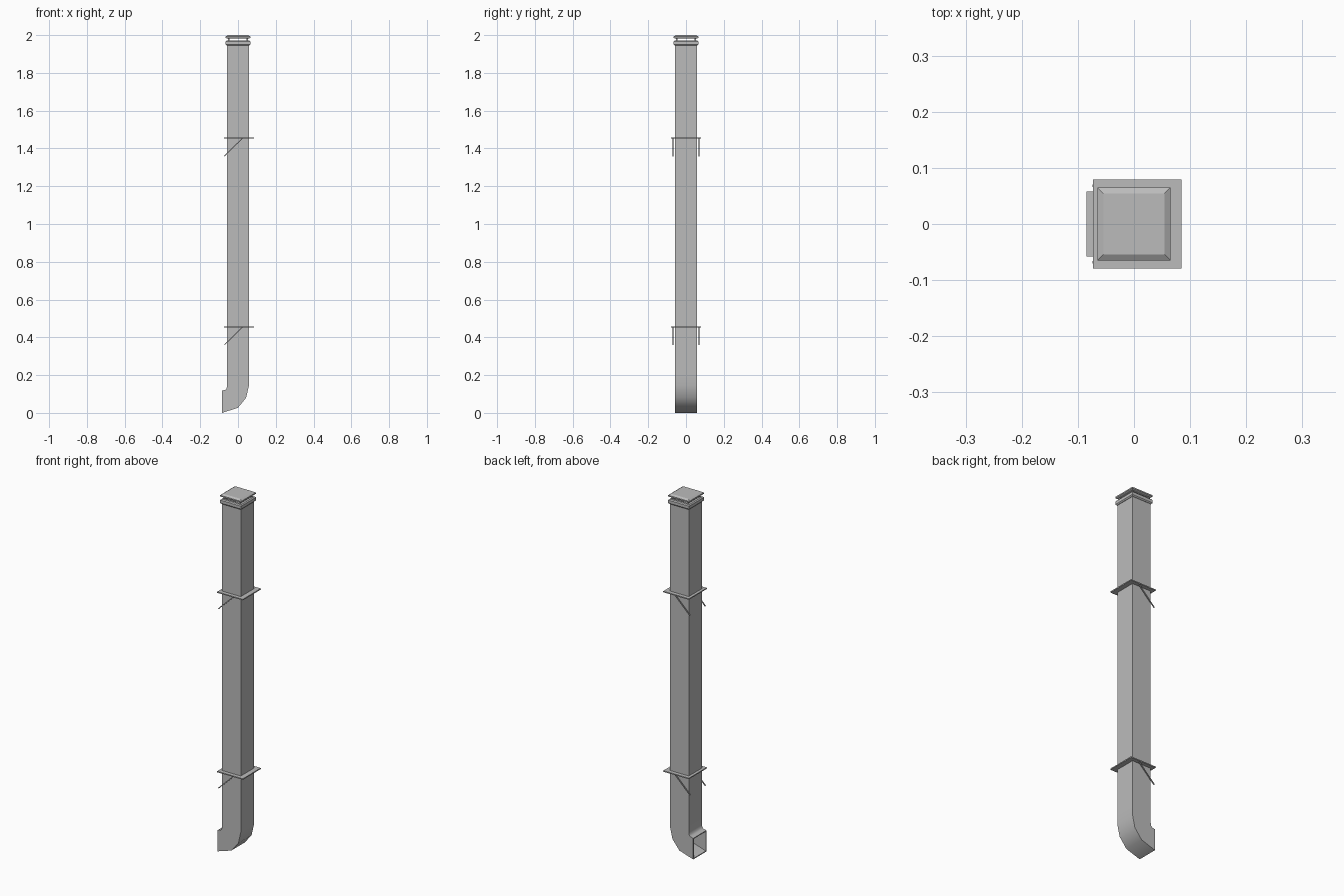
import bpy, bmesh, math
from mathutils import Vector

if "Cube" in bpy.data.objects:
    bpy.data.objects.remove(bpy.data.objects["Cube"])

GREY = bpy.data.materials.new("dark_grey")
GREY.diffuse_color = (0.5, 0.5, 0.5, 1)
GREY.use_nodes = True
GREY.node_tree.nodes["Principled BSDF"].inputs["Base Color"].default_value = GREY.diffuse_color


def finish(name, bm, smooth=None):
    bmesh.ops.recalc_face_normals(bm, faces=bm.faces)
    mesh = bpy.data.meshes.new(name)
    bm.to_mesh(mesh)
    bm.free()
    mesh.materials.append(GREY)
    ob = bpy.data.objects.new(name, mesh)
    bpy.context.collection.objects.link(ob)
    if smooth:
        bpy.ops.object.select_all(action='DESELECT')
        bpy.context.view_layer.objects.active = ob
        ob.select_set(True)
        bpy.ops.object.shade_smooth_by_angle(angle=math.radians(smooth))
    return ob


def loft(name, rings, caps=False, closed=False, smooth=None):
    """Skin a list of four-point rings; cap the ends or close the loop."""
    bm = bmesh.new()
    vs = [[bm.verts.new(p) for p in ring] for ring in rings]
    pairs = list(zip(vs, vs[1:]))
    if closed:
        pairs.append((vs[-1], vs[0]))
    for a, b in pairs:
        for i in range(4):
            j = (i + 1) % 4
            bm.faces.new((a[i], a[j], b[j], b[i]))
    if caps:
        bm.faces.new(vs[0])
        bm.faces.new(vs[-1])
    return finish(name, bm, smooth)


def square(h, z, cx=0.0, hy=None):
    hy = hy or h
    return [(cx - h, -hy, z), (cx + h, -hy, z), (cx + h, hy, z), (cx - h, hy, z)]


def bar(name, a, b, w):
    """Thin square bar between two points lying in an xz plane."""
    a, b = Vector(a), Vector(b)
    u = Vector((0, w / 2, 0))
    v = (b - a).normalized().cross(Vector((0, 1, 0))) * (w / 2)
    return loft(name, [[p - u - v, p + u - v, p + u + v, p - u + v] for p in (a, b)], caps=True)


# Hollow square duct with curved outlet: (inner x, z, outer x, z) stations
H = 0.058
stations = [(-H, 1.952, H, 1.952), (-H, 0.21, H, 0.21), (-H, 0.145, H, 0.145),
            (-0.060, 0.130, 0.043, 0.080), (-0.068, 0.122, 0.0, 0.027),
            (-0.085, 0.118, -0.085, 0.0)]


def duct_ring(station, t):
    """Cross-section of the duct shrunk inwards by t."""
    xi, zi, xo, zo = station
    a, b = Vector((xi, 0, zi)), Vector((xo, 0, zo))
    d = (b - a).normalized() * t
    y = Vector((0, H - t, 0))
    return [a + d - y, b - d - y, b - d + y, a + d + y]


loft("downpipe", [duct_ring(s, 0) for s in stations]
     + [duct_ring(s, 0.005) for s in reversed(stations)], closed=True, smooth=45)

# Collar around the open top
loft("top_collar", [square(h, z) for h, z in
                    [(0.052, 1.944), (0.060, 1.944), (0.065, 1.950), (0.065, 1.966),
                     (0.060, 1.971), (0.048, 1.971)]], closed=True)

# Raised cap on four corner posts
loft("vent_cap", [square(h, z) for h, z in
                  [(0.060, 1.983), (0.065, 1.986), (0.065, 1.993), (0.054, 2.0)]], caps=True)
for sx in (-1, 1):
    for sy in (-1, 1):
        bar("cap_post", (sx * 0.049, sy * 0.049, 1.966), (sx * 0.049, sy * 0.049, 1.987), 0.006)

# Wall brackets: flat frame with a diagonal strut on each side
for z in (0.455, 1.455):
    t = 0.003
    loft("bracket_plate", [square(0.079, z - t, 0.006, 0.079), square(0.079, z + t, 0.006, 0.079),
                           square(0.051, z + t, 0.006), square(0.051, z - t, 0.006)], closed=True)
    for s in (-1, 1):
        bar("bracket_strut", (0.025, s * 0.068, z), (-0.072, s * 0.068, z - 0.095), 0.005)
